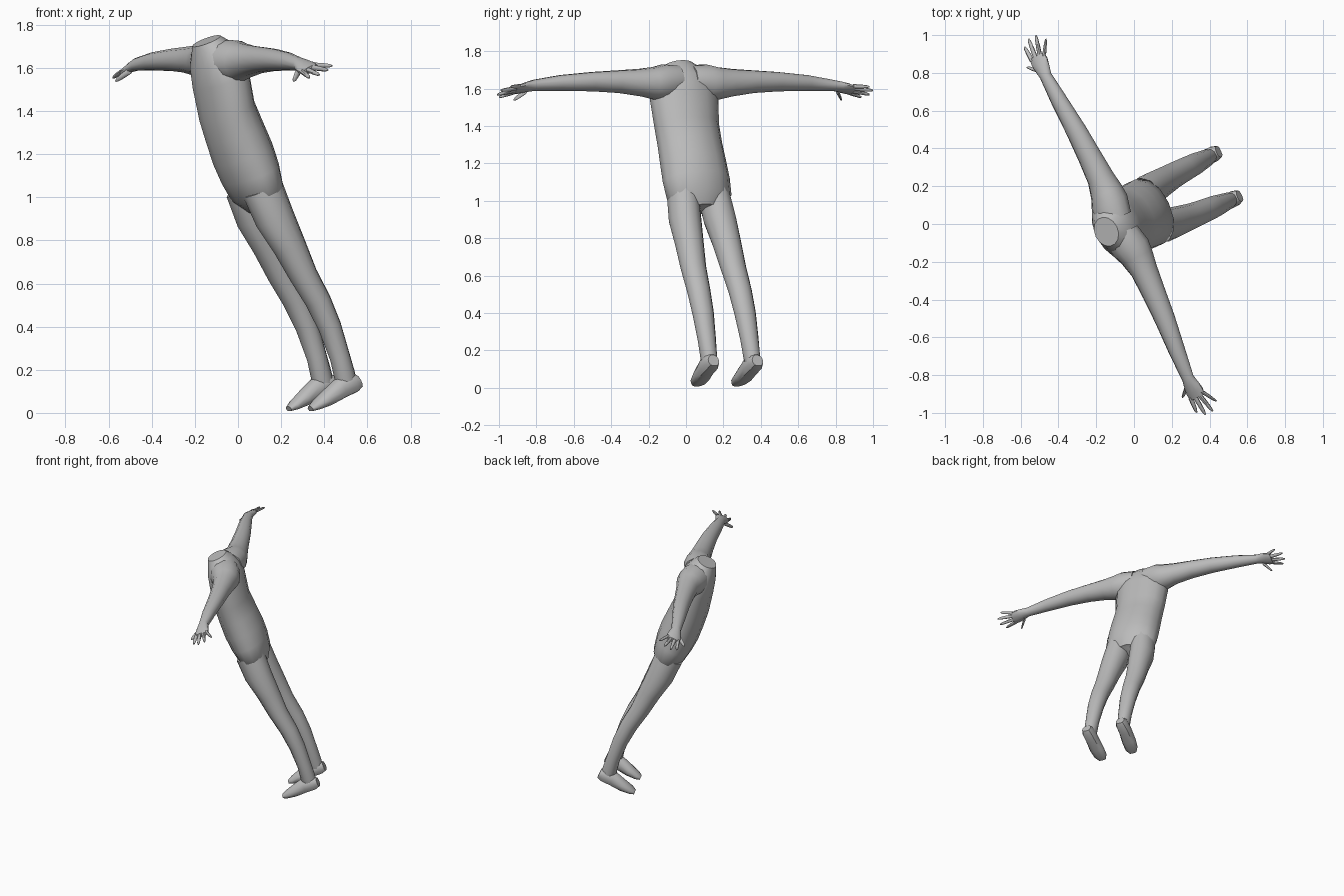
import bpy, bmesh, math
from mathutils import Vector

TILT = math.radians(24)                                  # body leans forward
SIDE = Vector((1, 0, 0))
BACK = Vector((0, math.cos(TILT), math.sin(TILT)))       # toward the back, rising
UP = Vector((0, -math.sin(TILT), math.cos(TILT)))        # along the leaning body

skin = bpy.data.materials.new("plain grey")
skin.diffuse_color = (0.5, 0.5, 0.5, 1)


def loft(name, sections, u, v, sides=12, mirror=True, floor=-1.0):
    """Skin elliptical sections (x, y, z, radius_u, radius_v); floor flattens the -v side."""
    bm = bmesh.new()
    rings = []
    for x, y, z, ru, rv in sections:
        ring = []
        for i in range(sides):
            t = 2 * math.pi * (i + 0.5) / sides
            ring.append(bm.verts.new(Vector((x, y, z)) + u * ru * math.cos(t)
                                     + v * rv * max(math.sin(t), floor)))
        rings.append(ring)
    for r, s in zip(rings, rings[1:]):
        for i in range(sides):
            j = (i + 1) % sides
            bm.faces.new((r[i], r[j], s[j], s[i]))
    bm.faces.new(rings[0][::-1])
    bm.faces.new(rings[-1])
    bmesh.ops.recalc_face_normals(bm, faces=bm.faces)
    mesh = bpy.data.meshes.new(name)
    bm.to_mesh(mesh)
    bm.free()
    mesh.materials.append(skin)
    ob = bpy.data.objects.new(name, mesh)
    bpy.context.collection.objects.link(ob)
    ob.location = (-0.011, 0.023, 0)
    ob.rotation_euler.z = math.radians(-64.8)            # whole figure is turned
    bpy.ops.object.select_all(action='DESELECT')
    ob.select_set(True)
    bpy.context.view_layer.objects.active = ob
    bpy.ops.object.shade_smooth_by_angle(angle=math.radians(45))
    if mirror:
        ob.modifiers.new("both sides", 'MIRROR')
    return ob


# Torso from crotch to the flat neck cut
loft("torso", [
    (0, .140, .955, .10, .07), (0, .112, 1.02, .185, .112), (0, .075, 1.11, .19, .13),
    (0, .037, 1.20, .186, .137), (0, -.005, 1.30, .182, .132), (0, -.045, 1.40, .183, .125),
    (0, -.077, 1.55, .195, .125), (0, -.105, 1.64, .18, .112),
    (0, -.130, 1.695, .115, .088), (0, -.150, 1.725, .08, .068)], SIDE, BACK, 14, False)

# Legs
loft("leg", [
    (.090, .095, 1.04, .085, .10), (.103, .153, .90, .088, .094), (.111, .225, .77, .078, .078),
    (.118, .291, .64, .070, .066), (.122, .365, .52, .064, .060), (.124, .424, .40, .059, .054),
    (.126, .475, .26, .050, .048), (.127, .500, .17, .045, .052),
    (.127, .515, .13, .040, .045)], SIDE, BACK)

# Feet, sole sloping down toward the toes
loft("foot", [
    (.130, .570, .145, .032, .035), (.130, .540, .138, .043, .055), (.129, .480, .112, .045, .055),
    (.125, .410, .066, .050, .042), (.120, .355, .034, .046, .026),
    (.118, .328, .018, .028, .014)], SIDE, UP, floor=-.8)

# Arms, wrists and palms
loft("arm", [
    (.04, -.085, 1.635, .10, .09), (.13, -.070, 1.63, .105, .10), (.19, -.060, 1.628, .090, .088),
    (.27, -.056, 1.632, .073, .075), (.40, -.060, 1.637, .064, .061),
    (.55, -.066, 1.637, .056, .052), (.735, -.080, 1.63, .045, .042),
    (.885, -.089, 1.617, .033, .030), (.930, -.088, 1.608, .044, .025),
    (.965, -.086, 1.600, .050, .021), (1.0, -.086, 1.592, .046, .015)], BACK, UP)

# Fingers: (base x, base y, tip x, tip y, tip z, thickness)
fingers = {
    "little_finger": (.985, -.050, 1.06, -.005, 1.610, .010),
    "ring_finger": (.985, -.073, 1.10, -.045, 1.590, .011),
    "middle_finger": (.985, -.097, 1.10, -.088, 1.568, .011),
    "index_finger": (.985, -.120, 1.07, -.125, 1.555, .011),
    "thumb": (.920, -.110, .968, -.158, 1.540, .013),
}
for name, (bx, by, tx, ty, tz, r) in fingers.items():
    base = Vector((bx, by, 1.597 + (by + .085) * .45))
    tip = Vector((tx, ty, tz))
    path = [(0, 1.15), (.45, 1.05), (.85, .8), (1, .35)]
    loft(name, [(*base.lerp(tip, t), r * k, r * k) for t, k in path], BACK, UP, 8)
